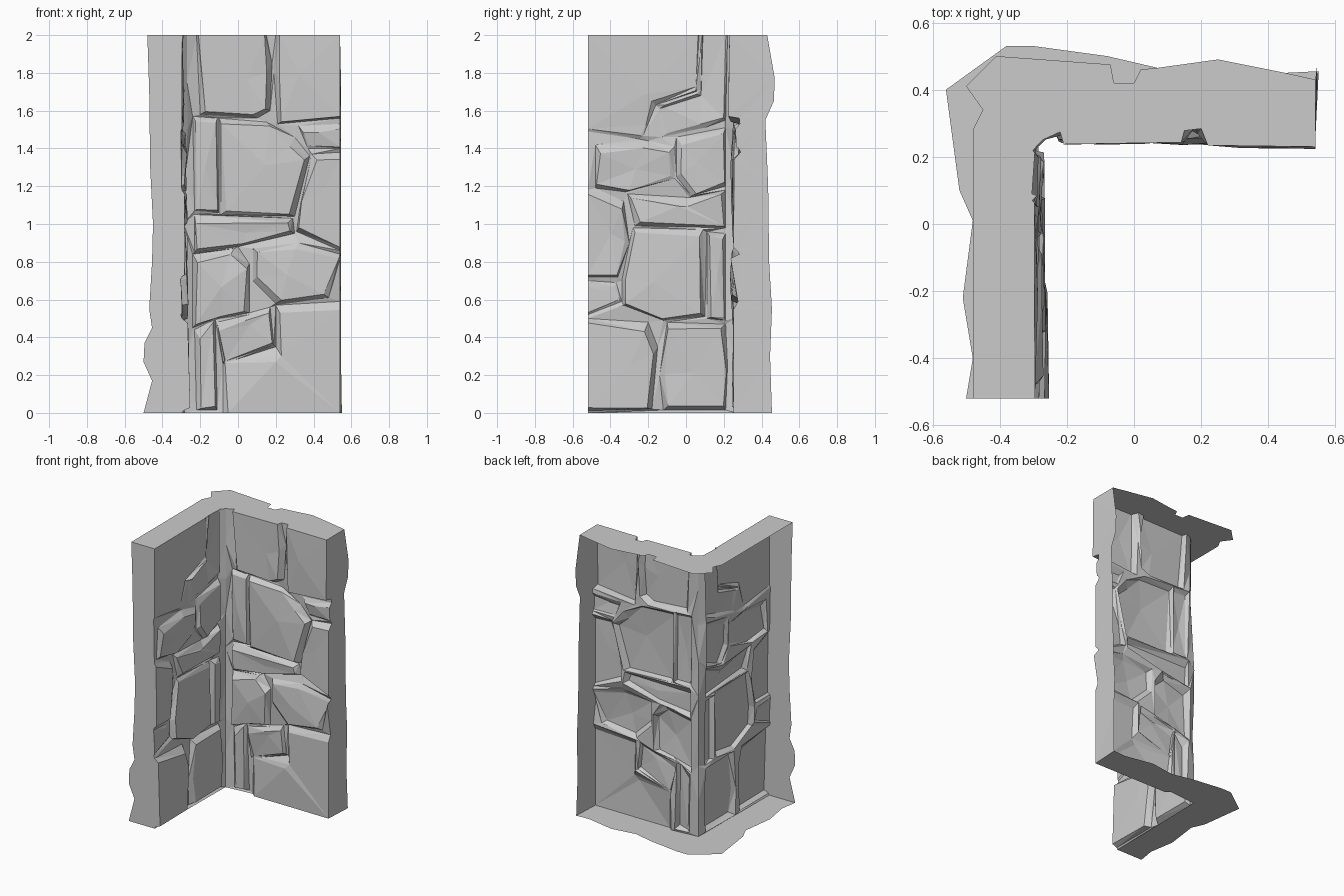
import bpy, bmesh, random
from mathutils import Vector
from mathutils.geometry import delaunay_2d_cdt, area_tri

if "Cube" in bpy.data.objects:
    bpy.data.objects.remove(bpy.data.objects["Cube"])
random.seed(4)

# The rock face is laid out flat: "along" runs down the left arm, round the
# inner corner and out along the back arm. Relief is then pushed into the room.
CORNER_X, CORNER_Y, HEIGHT = -0.31, 0.29, 2.0
START, END = -0.52 - CORNER_Y, 0.54 - CORNER_X
points, relief, edges = [], [], []


def add_point(along, z, depth):
    points.append(Vector((along, z)))
    relief.append(depth)
    return len(points) - 1


def add_chain(ids, closed=False):
    edges.extend(zip(ids, ids[1:]))
    if closed:
        edges.append((ids[-1], ids[0]))


def stone(offset, depth, outline):
    """A raised block: groove outline, rim with a wide upper ledge, uneven middle."""
    outer = [Vector((p[0] - offset, p[1])) for p in outline]
    middle = sum(outer, Vector((0, 0))) / len(outer)
    inner = []
    for p in outer:
        side = random.uniform(0.005, 0.03)
        ledge = random.uniform(0.02, 0.05)
        under = random.uniform(0.005, 0.022)
        q = p + Vector((side if middle.x > p.x else -side,
                        under if middle.y > p.y else -ledge))
        if p.x < START + 0.015 or p.x > END - 0.015:
            p.x = q.x = START if p.x < 0 else END
        if p.y < 0.01 or p.y > HEIGHT - 0.01:
            p.y = q.y = round(p.y)
        inner.append(q)
    add_chain([add_point(*p, random.uniform(0, 0.5) * depth) for p in outer], True)
    add_chain([add_point(*q, depth + random.uniform(-0.01, 0.008)) for q in inner], True)
    jitter = Vector((random.uniform(-0.03, 0.03), random.uniform(-0.03, 0.03)))
    add_point(*(middle + jitter), depth + random.uniform(-0.006, 0.01))


def back_stone(depth, *outline):
    stone(CORNER_X, depth, outline)


def left_stone(depth, *outline):
    stone(CORNER_Y, depth, outline)


# Border of the rock face and the inner corner seam
add_chain([add_point(a, z, 0.015) for a, z in
           ((START, 0), (END, 0), (END, HEIGHT), (START, HEIGHT))], True)
add_chain([add_point(0, HEIGHT * i / 8, random.uniform(0.02, 0.045)) for i in range(9)])

# Stones of the back arm, top to bottom
back_stone(.047, (-.22, 2), (.15, 2), (.18, 1.85), (.17, 1.6), (.1, 1.56), (-.2, 1.58))
back_stone(.06, (.2, 2), (.54, 2), (.54, 1.56), (.21, 1.53), (.19, 1.8))
back_stone(.045, (-.1, 1.56), (.15, 1.54), (.3, 1.46), (.38, 1.36), (.3, 1.04), (-.09, 1.05))
back_stone(.04, (-.24, 1.57), (-.11, 1.56), (-.1, 1.06), (-.23, 1.07))
back_stone(.025, (.32, 1.52), (.54, 1.53), (.54, 1.4), (.37, 1.4))
back_stone(.045, (.39, 1.37), (.54, 1.38), (.54, .86), (.31, .96), (.33, 1.1))
back_stone(.04, (-.23, 1.05), (.29, 1.03), (.3, .95), (0, .88), (-.23, .85))
back_stone(.045, (-.24, .84), (-.02, .87), (.06, .79), (.06, .53), (-.1, .5), (-.24, .45))
back_stone(.05, (.08, .87), (.32, .9), (.54, .84), (.48, .61), (.2, .58), (.08, .7))
back_stone(.04, (-.11, .48), (.06, .52), (.17, .56), (.19, .36), (-.08, .27))
back_stone(.037, (.2, .57), (.54, .59), (.54, 0), (-.08, 0), (-.08, .26), (.2, .35))
back_stone(.04, (-.23, .44), (-.12, .5), (-.11, .015), (-.22, .015))

# Stones of the left arm, top to bottom
left_stone(.016, (-.52, 2), (.07, 2), (.08, 1.71), (-.16, 1.63), (-.25, 1.45), (-.52, 1.49))
left_stone(.02, (.09, 2), (.22, 2), (.21, 1.55), (.1, 1.51), (-.13, 1.46), (-.14, 1.61), (.08, 1.68))
left_stone(.035, (-.48, 1.42), (-.2, 1.44), (-.06, 1.41), (-.06, 1.24), (-.32, 1.17), (-.48, 1.19))
left_stone(.03, (-.05, 1.46), (.21, 1.51), (.21, 1.2), (.03, 1.15), (-.05, 1.25))
left_stone(.036, (-.31, 1.16), (.02, 1.14), (.21, 1.18), (.21, .98), (-.27, .99))
left_stone(.025, (-.52, 1.18), (-.33, 1.12), (-.3, .9), (-.36, .72), (-.52, .72))
left_stone(.04, (-.28, .98), (.09, .97), (.1, .51), (-.12, .49), (-.33, .57), (-.34, .7))
left_stone(.035, (.11, .96), (.21, .95), (.21, .49), (.11, .5))
left_stone(.015, (-.52, .7), (-.37, .69), (-.34, .59), (-.52, .52))
left_stone(.05, (-.52, .5), (-.2, .48), (-.15, .35), (-.18, .02), (-.52, .012))
left_stone(.042, (-.1, .48), (.21, .47), (.22, .25), (.21, .015), (-.12, .015), (-.14, .2))

# Triangulate the layout and fold it round the corner
flat, _, faces, origins, _, _ = delaunay_2d_cdt(points, edges, [], 0, 1e-4)
bm = bmesh.new()
verts = []
for p, source in zip(flat, origins):
    depth = max((relief[i] for i in source), default=0.015)
    if abs(p.x) < 1e-3:
        co = (CORNER_X + depth, CORNER_Y - depth, p.y)
    elif p.x < 0:
        co = (CORNER_X + depth, CORNER_Y + p.x, p.y)
    else:
        co = (CORNER_X + p.x, CORNER_Y - depth, p.y)
    verts.append(bm.verts.new(co))
for f in faces:
    # Slivers lying along a border would fold into stray sheets
    if area_tri(*(flat[i] for i in f)) > 1e-6:
        bm.faces.new([verts[i] for i in f])


def border(axis, value):
    """Border vertices of the rock face on one side, in order."""
    ids = [i for i, p in enumerate(flat) if abs(p[axis] - value) < 1e-3]
    return [verts[i] for i in sorted(ids, key=lambda i: flat[i][1 - axis])]


def cap(front, back):
    """Flat cap from the rock face to its ragged back edge; the back stays open."""
    rim = bm.faces.new(front + back[::-1])
    rim.normal_update()
    bmesh.ops.triangulate(bm, faces=[rim])


def rim_points(coords):
    return [bm.verts.new(c) for c in coords]


left_bottom, left_top, right_bottom, right_top = rim_points(
    ((-.5, -.52, 0), (-.48, -.52, 2), (.55, .455, 0), (.54, .43, 2)))

# Top and bottom caps
top_edge = rim_points((x, y, HEIGHT) for x, y in (
    (-.48, .28), (-.45, .34), (-.5, .41), (-.41, .5), (-.07, .475), (-.06, .42),
    (0, .42), (.02, .46), (.07, .465), (.25, .49), (.45, .45)))
bottom_edge = rim_points((x, y, 0) for x, y in (
    (-.48, -.4), (-.51, -.22), (-.48, .01), (-.52, .1), (-.56, .4), (-.38, .53),
    (-.3, .53), (-.08, .5), (.07, .465), (.25, .49), (.45, .45)))
cap(border(1, HEIGHT), [left_top] + top_edge + [right_top])
cap(border(1, 0), [left_bottom] + bottom_edge + [right_bottom])

# End caps of the two arms
left_edge = rim_points((x, -.52, z) for x, z in (
    (-.455, .17), (-.5, .27), (-.495, .37), (-.455, .45), (-.47, .55), (-.455, .8),
    (-.45, 1), (-.465, 1.3), (-.47, 1.7)))
right_edge = rim_points((.545, y, z) for y, z in (
    (.445, .3), (.455, .55), (.44, .8), (.435, 1.2), (.42, 1.55), (.465, 1.65),
    (.47, 1.77)))
cap(border(0, START), [left_bottom] + left_edge + [left_top])
cap(border(0, END), [right_bottom] + right_edge + [right_top])
bmesh.ops.recalc_face_normals(bm, faces=bm.faces)
# Make the top cap face upwards, and the rest with it
if max(bm.faces, key=lambda f: f.calc_center_median().z).normal.z < 0:
    bmesh.ops.reverse_faces(bm, faces=bm.faces)

mesh = bpy.data.meshes.new("rock_corner_wall")
bm.to_mesh(mesh)
bm.free()
wall = bpy.data.objects.new("rock_corner_wall", mesh)
bpy.context.collection.objects.link(wall)

stone_grey = bpy.data.materials.new("stone_grey")
stone_grey.use_nodes = True
colour = (0.6, 0.6, 0.6, 1)
stone_grey.diffuse_color = colour
stone_grey.node_tree.nodes["Principled BSDF"].inputs["Base Color"].default_value = colour
mesh.materials.append(stone_grey)
